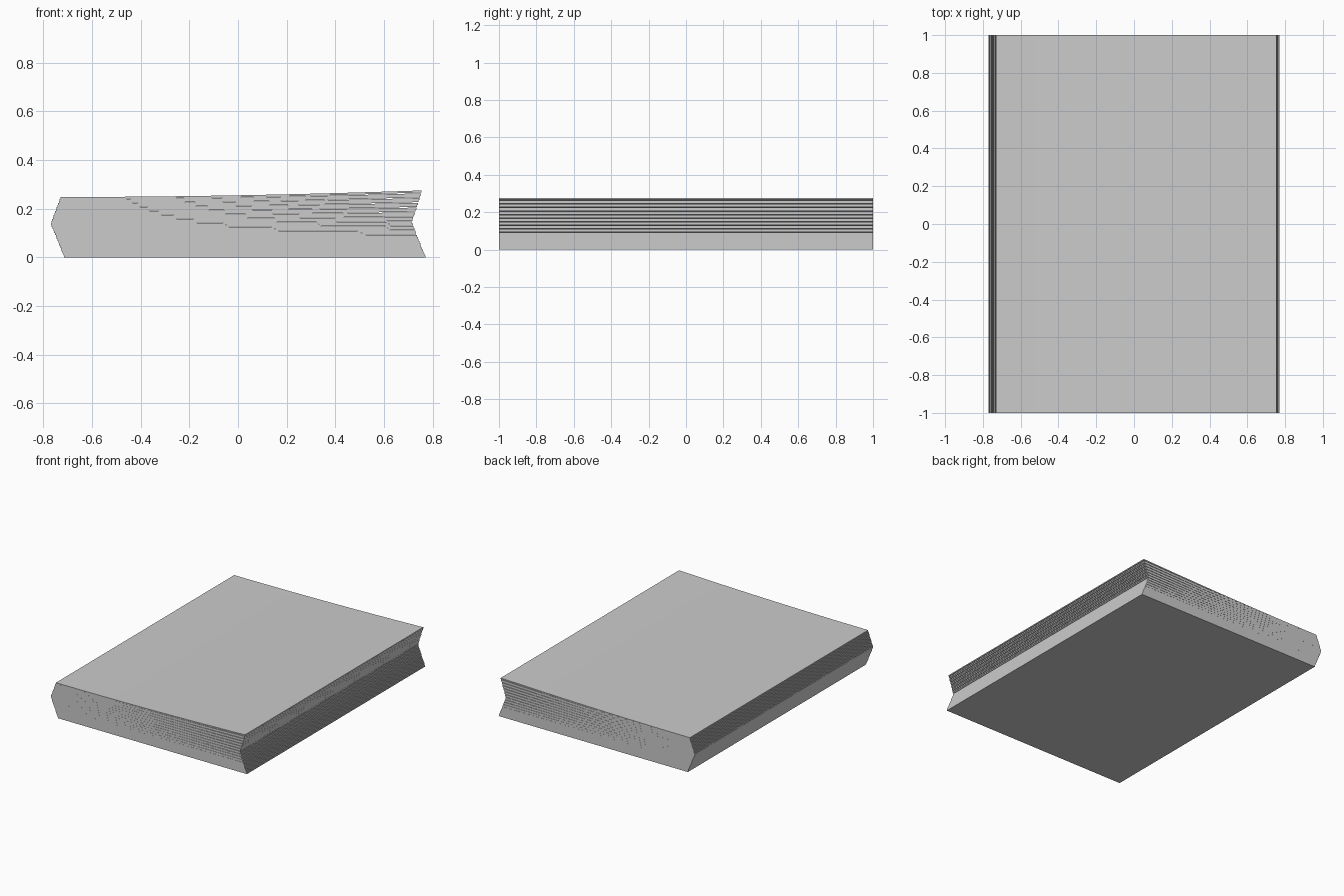
import bpy
import bmesh

cube = bpy.data.objects.get("Cube")
if cube:
    bpy.data.objects.remove(cube, do_unlink=True)

PAGES = 30
WIDTH = 1.485
LENGTH = 2.0
HEIGHT = 0.248
LIFT = 0.027
SEGMENTS = 16
THICK = HEIGHT / PAGES
FIRST_LOOSE = 9


def spine_x(t):
    """Left edge of a page at stack fraction t: a bulging spine."""
    peak = 0.56
    if t < peak:
        return -0.715 - 0.055 * t / peak
    return -0.77 + 0.04 * (t - peak) / (1 - peak)


def page_lift(index):
    """Rise of the free edge; pages fan upward in pairs."""
    pair = max(0, (index - FIRST_LOOSE) // 2 + 1)
    pairs = (PAGES - 1 - FIRST_LOOSE) // 2 + 1
    return LIFT * (pair / pairs) ** 1.4


def make_page(index):
    left = spine_x(index / (PAGES - 1))
    lift = page_lift(index)
    bottom = index * THICK
    lower, upper = [], []
    for s in range(SEGMENTS + 1):
        u = s / SEGMENTS
        z = bottom + lift * u ** 1.9
        lower.append((left + WIDTH * u, -LENGTH / 2, z))
        upper.append((left + WIDTH * u, -LENGTH / 2, z + THICK))

    # Curved cross-section strip, extruded along the page length
    bm = bmesh.new()
    low = [bm.verts.new(p) for p in lower]
    top = [bm.verts.new(p) for p in upper]
    strip = [bm.faces.new((low[s], low[s + 1], top[s + 1], top[s]))
             for s in range(SEGMENTS)]
    extruded = bmesh.ops.extrude_face_region(bm, geom=strip, use_keep_orig=True)
    moved = [g for g in extruded["geom"] if isinstance(g, bmesh.types.BMVert)]
    bmesh.ops.translate(bm, verts=moved, vec=(0, LENGTH, 0))
    bmesh.ops.recalc_face_normals(bm, faces=bm.faces)

    name = f"page_{index + 1:02d}"
    mesh = bpy.data.meshes.new(name)
    bm.to_mesh(mesh)
    bm.free()
    page = bpy.data.objects.new(name, mesh)
    bpy.context.collection.objects.link(page)
    return page


# Stack of pages
pages = [make_page(i) for i in range(PAGES)]

# Smooth the gentle curl, keep the cut edges sharp
bpy.ops.object.select_all(action="DESELECT")
for page in pages:
    page.select_set(True)
bpy.context.view_layer.objects.active = pages[0]
bpy.ops.object.shade_smooth_by_angle()
